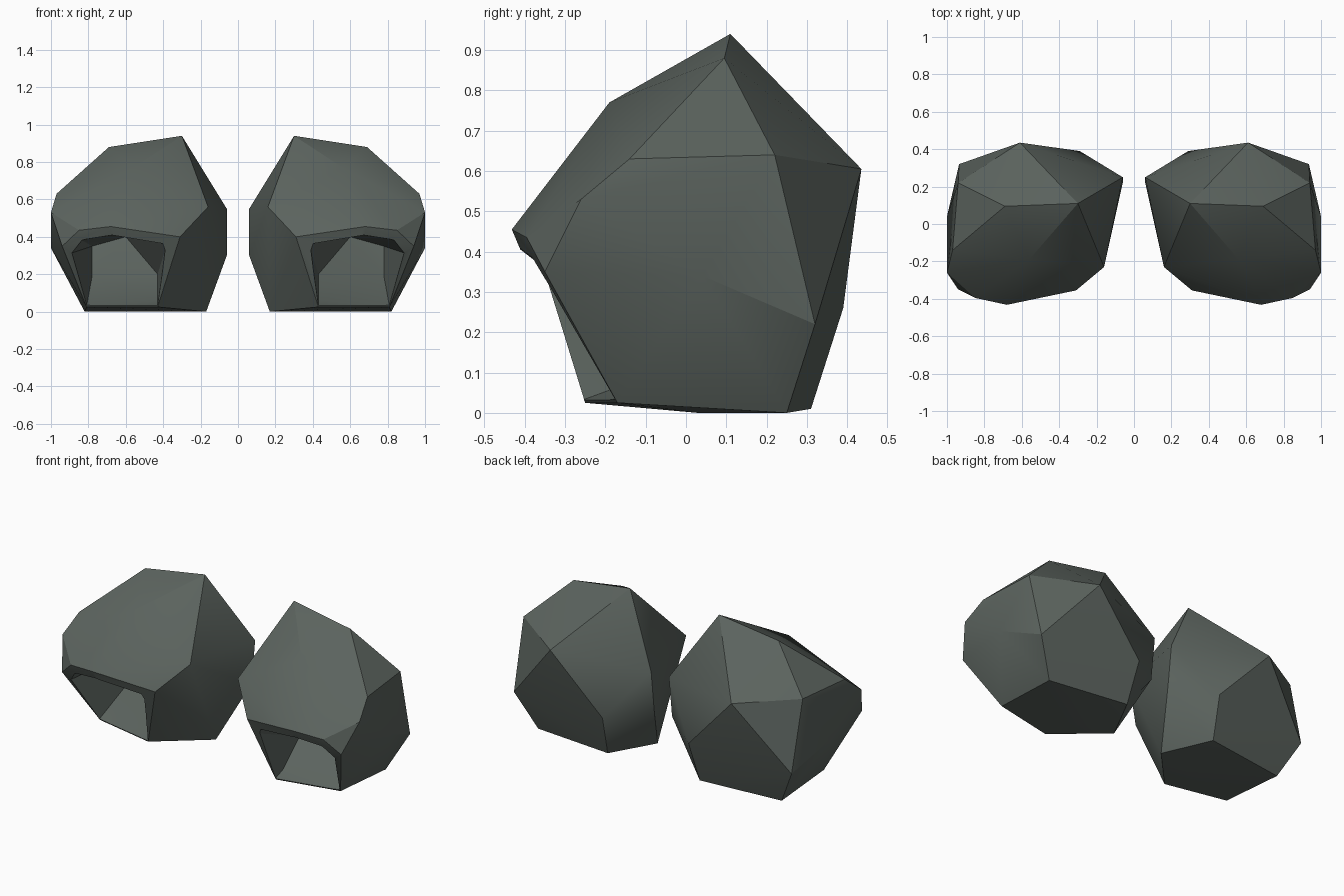
import bpy, bmesh, math

if "Cube" in bpy.data.objects:
    bpy.data.objects.remove(bpy.data.objects["Cube"])

stone = bpy.data.materials.new("dark_grey_green_stone")
stone.diffuse_color = (0.105, 0.125, 0.112, 1)
stone.use_nodes = True
stone.node_tree.nodes["Principled BSDF"].inputs["Base Color"].default_value = stone.diffuse_color

# Corner points of the right boulder
BOULDER = [
    (.30, .11, .94), (.69, .095, .88), (.56, -.19, .77),         # crown
    (.97, -.14, .63), (.94, .22, .64), (1.0, -.26, .53),         # outer shoulder
    (1.0, .04, .34), (.935, .32, .22), (.61, .435, .605),        # outer side and back
    (.29, .39, .26), (.06, .25, .55), (.06, .22, .30),           # back and inner side
    (.16, -.23, .56), (.31, -.355, .40),                         # inner front
    (.68, -.432, .455), (.85, -.395, .435), (.94, -.35, .35),    # brow
    (.68, -.415, .415), (.31, .31, .01), (.82, .25, 0),          # brow underside, base
    (.17, .03, 0), (.43, -.25, .025), (.81, -.17, .025)]

# Hollow under the brow: inner corners, then the mouth
HOLLOW = [
    (.43, -.18, .06), (.78, .10, .19), (.78, .22, .35), (.60, .22, .40), (.43, -.02, .20),
    (.38, -.42, .36), (.68, -.47, .41), (.84, -.44, .385), (.90, -.40, .31),
    (.43, -.27, .027), (.81, -.19, .027), (.43, -.36, .027), (.81, -.34, .027)]


def hull(name, points, side):
    """Faceted solid wrapped around the points, mirrored by side."""
    bm = bmesh.new()
    for x, y, z in points:
        bm.verts.new((x * side, y, z))
    bmesh.ops.convex_hull(bm, input=bm.verts)
    loose = [v for v in bm.verts if not v.link_faces]
    bmesh.ops.delete(bm, geom=loose, context='VERTS')
    bmesh.ops.recalc_face_normals(bm, faces=bm.faces)
    me = bpy.data.meshes.new(name)
    bm.to_mesh(me)
    bm.free()
    me.materials.append(stone)
    ob = bpy.data.objects.new(name, me)
    bpy.context.collection.objects.link(ob)
    return ob


for label, side in (("right", 1), ("left", -1)):
    rock = hull(label + "_boulder", BOULDER, side)
    cutter = hull(label + "_hollow_cutter", HOLLOW, side)
    cutter.hide_render = True

    # carve the hollow
    mod = rock.modifiers.new("hollow", 'BOOLEAN')
    mod.operation = 'DIFFERENCE'
    mod.solver = 'EXACT'
    mod.object = cutter
    bpy.context.view_layer.update()
    bpy.ops.object.select_all(action='DESELECT')
    rock.select_set(True)
    bpy.context.view_layer.objects.active = rock
    bpy.ops.object.modifier_apply(modifier=mod.name)
    bpy.data.objects.remove(cutter)

    # merge near-flat facets and soften the shallow edges
    bm = bmesh.new()
    bm.from_mesh(rock.data)
    bmesh.ops.dissolve_limit(bm, angle_limit=math.radians(2), verts=bm.verts, edges=bm.edges)
    bm.to_mesh(rock.data)
    bm.free()
    bpy.ops.object.shade_smooth_by_angle(angle=math.radians(28))
